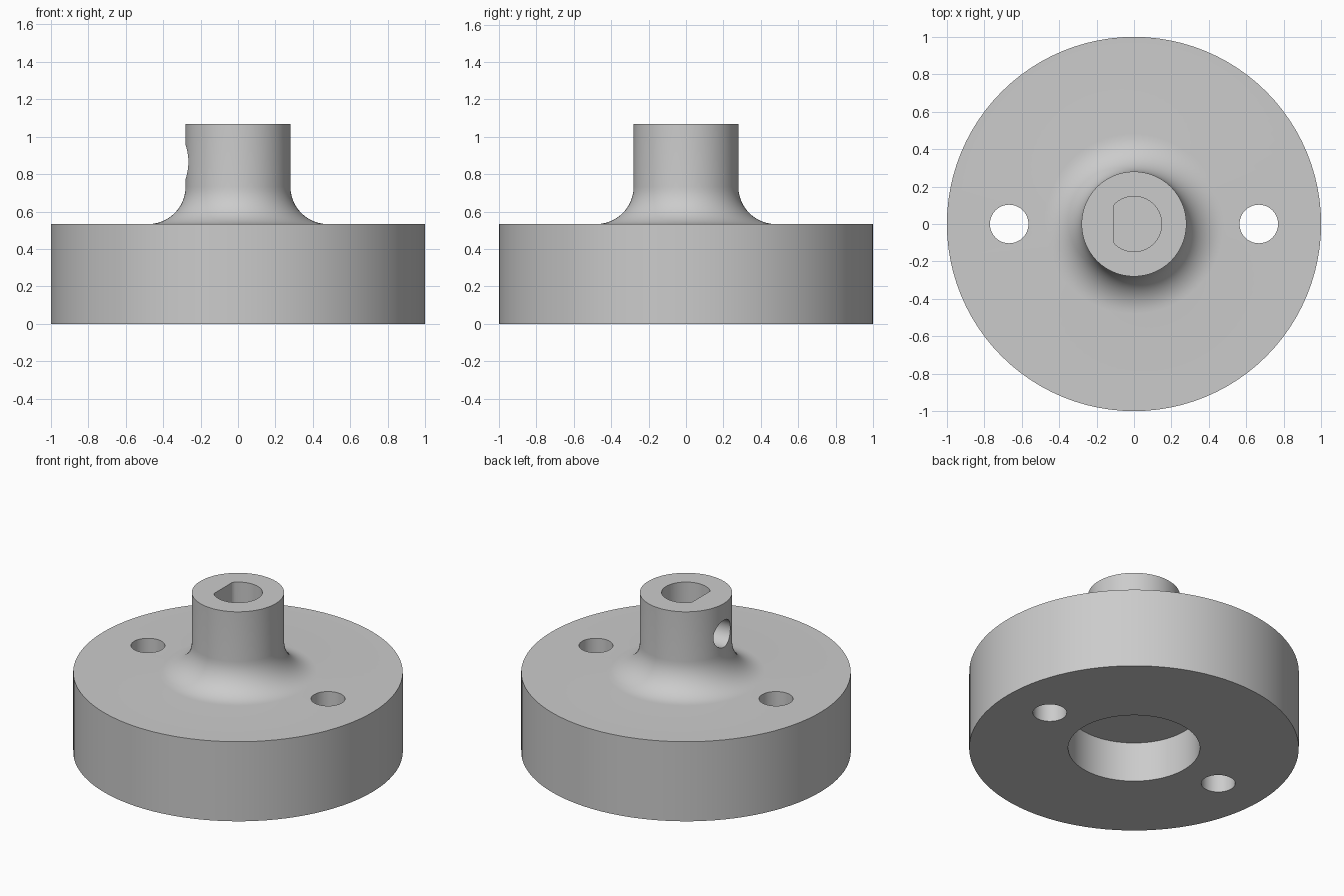
import bpy
import bmesh
from math import cos, sin, pi
from mathutils import Matrix

cube = bpy.data.objects.get("Cube")
if cube:
    bpy.data.objects.remove(cube, do_unlink=True)

SEGMENTS = 96
DISC_TOP, HUB_TOP, HUB_R, FILLET = 0.533, 1.067, 0.28, 0.2

grey = bpy.data.materials.new("plain_grey")
grey.use_nodes = True
grey.diffuse_color = (0.6, 0.6, 0.6, 1)
grey.node_tree.nodes["Principled BSDF"].inputs["Base Color"].default_value = (0.6, 0.6, 0.6, 1)


def make_object(name, bm):
    bmesh.ops.recalc_face_normals(bm, faces=bm.faces)
    mesh = bpy.data.meshes.new(name)
    bm.to_mesh(mesh)
    bm.free()
    mesh.materials.append(grey)
    obj = bpy.data.objects.new(name, mesh)
    bpy.context.collection.objects.link(obj)
    return obj


def lathe(name, profile):
    bm = bmesh.new()
    verts = [bm.verts.new((r, 0, z)) for r, z in profile]
    edges = [bm.edges.new(pair) for pair in zip(verts, verts[1:])]
    bmesh.ops.spin(bm, geom=verts + edges, cent=(0, 0, 0), axis=(0, 0, 1),
                   angle=2 * pi, steps=SEGMENTS)
    bmesh.ops.remove_doubles(bm, verts=bm.verts, dist=1e-4)
    return make_object(name, bm)


def cylinder_cutter(name, radius, length, matrix, flat_x=None):
    bm = bmesh.new()
    bmesh.ops.create_cone(bm, cap_ends=True, segments=64, radius1=radius,
                          radius2=radius, depth=length)
    if flat_x is not None:
        for v in bm.verts:
            v.co.x = max(v.co.x, flat_x)
    bm.transform(matrix)
    obj = make_object(name, bm)
    obj.hide_render = True
    return obj


# Flanged hub: recess underneath, disc, fillet and neck in one profile
fillet = [(HUB_R + FILLET * (1 - sin(a)), DISC_TOP + FILLET * (1 - cos(a)))
          for a in (i * pi / 24 for i in range(13))]
profile = [(0, 0.267), (0.4, 0.267), (0.4, 0), (1, 0), (1, DISC_TOP)]
profile += fillet + [(HUB_R, HUB_TOP), (0, HUB_TOP)]
hub = lathe("flanged_hub", profile)

# Two bolt holes, D-shaped shaft bore and set-screw hole
cutters = [cylinder_cutter("bolt_hole_cutter", 0.103, 2, Matrix.Translation((x, 0, 0.3)))
           for x in (-0.667, 0.667)]
cutters.append(cylinder_cutter("shaft_bore_cutter", 0.148, 0.8,
                               Matrix.Translation((0, 0, DISC_TOP + 0.4)), flat_x=-0.11))
cutters.append(cylinder_cutter("set_screw_cutter", 0.09, 0.4,
                               Matrix.Translation((-0.2, 0, 0.865)) @ Matrix.Rotation(pi / 2, 4, 'Y')))

bpy.ops.object.select_all(action='DESELECT')
hub.select_set(True)
bpy.context.view_layer.objects.active = hub
for cutter in cutters:
    mod = hub.modifiers.new(cutter.name, 'BOOLEAN')
    mod.operation = 'DIFFERENCE'
    mod.solver = 'EXACT'
    mod.object = cutter
    bpy.ops.object.modifier_apply(modifier=mod.name)
    bpy.data.objects.remove(cutter, do_unlink=True)

bpy.ops.object.shade_smooth_by_angle(angle=pi / 6)
